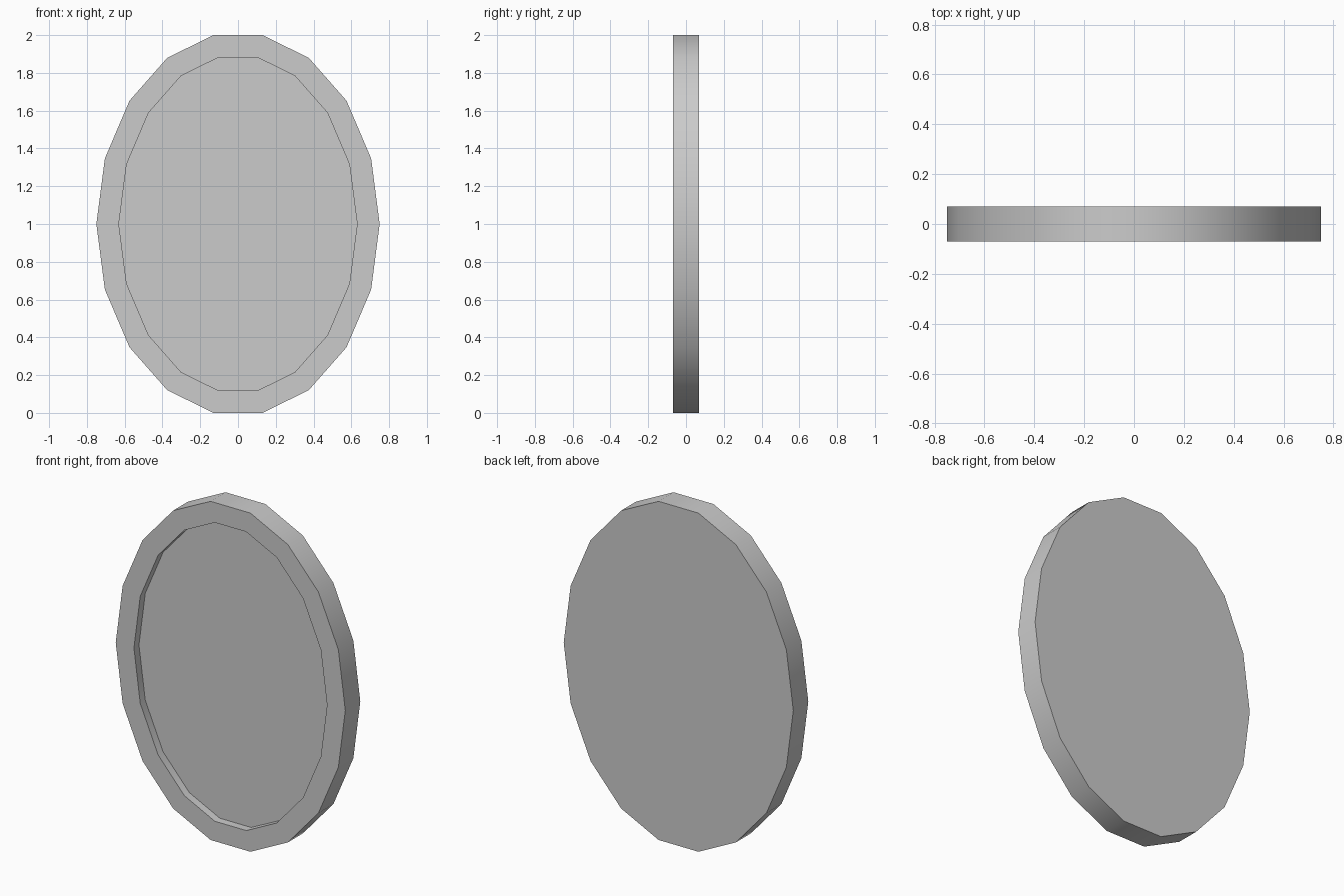
import bpy, bmesh, math
from mathutils import Vector

if "Cube" in bpy.data.objects:
    bpy.data.objects.remove(bpy.data.objects["Cube"])

SIDES = 18
HALF_W, HALF_H, HALF_D = 0.75, 1.0 / math.sin(math.radians(80)), 0.07
RIM, RECESS = 0.118, 0.047

bm = bmesh.new()

# Oval front outline, facing -y
ring = []
for i in range(SIDES):
    a = 2 * math.pi * i / SIDES
    ring.append(bm.verts.new((HALF_W * math.cos(a), -HALF_D, 1 + HALF_H * math.sin(a))))
front = bm.faces.new(ring)

# Outer side wall and flat back
back_ring = [bm.verts.new(v.co + Vector((0, 2 * HALF_D, 0))) for v in ring]
bm.faces.new(list(reversed(back_ring)))
for i in range(SIDES):
    j = (i + 1) % SIDES
    bm.faces.new((ring[j], ring[i], back_ring[i], back_ring[j]))
bmesh.ops.recalc_face_normals(bm, faces=bm.faces[:])

# Even rim, then the glass sunk into the frame
bmesh.ops.inset_region(bm, faces=[front], thickness=RIM, use_even_offset=True)
glass = bmesh.ops.extrude_discrete_faces(bm, faces=[front])["faces"][0]
bmesh.ops.translate(bm, verts=glass.verts[:], vec=(0, RECESS, 0))

mesh = bpy.data.meshes.new("oval_mirror")
bm.to_mesh(mesh)
bm.free()
mirror = bpy.data.objects.new("oval_mirror", mesh)
bpy.context.collection.objects.link(mirror)

# Smooth around the rim, crisp at the corners
bpy.context.view_layer.objects.active = mirror
mirror.select_set(True)
bpy.ops.object.shade_smooth_by_angle(angle=math.radians(35))
